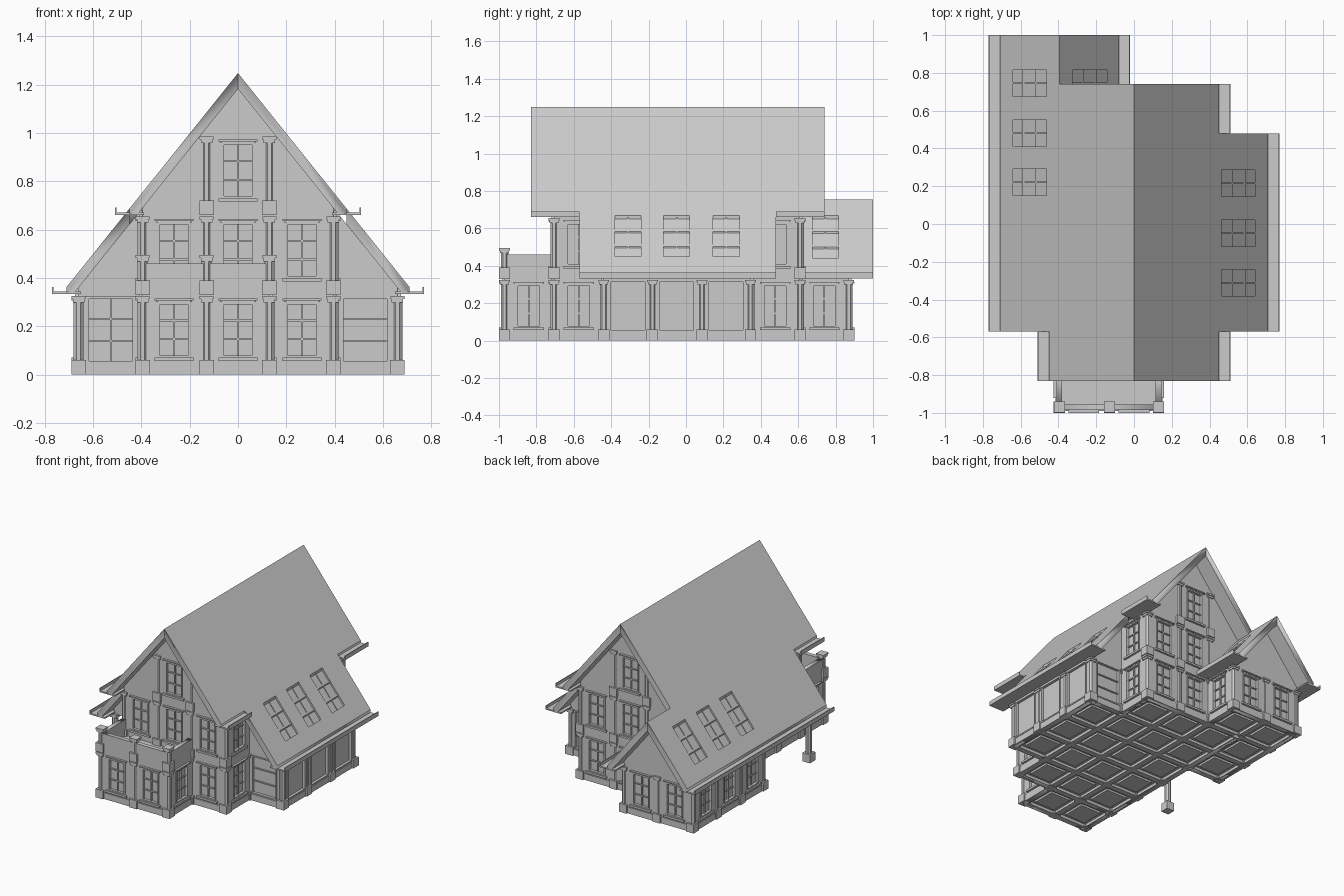
import bpy, bmesh
from math import radians
from mathutils import Matrix, Vector

if "Cube" in bpy.data.objects:
    bpy.data.objects.remove(bpy.data.objects["Cube"])

S, TOP, TH = 1.247, 1.248, 0.065      # roof slope, ridge height, vertical roof thickness
LV = 0.33                             # storey height
A, B = 0.395, 0.66                    # main and outer wall grid lines
I = Matrix.Identity(4)


def finish(name, bm):
    bmesh.ops.recalc_face_normals(bm, faces=bm.faces)
    me = bpy.data.meshes.new(name)
    bm.to_mesh(me)
    bm.free()
    ob = bpy.data.objects.new(name, me)
    bpy.context.collection.objects.link(ob)


def box(bm, M, lo, hi):
    lo, hi = Vector(lo), Vector(hi)
    m = M @ Matrix.Translation((lo + hi) / 2) @ Matrix.Diagonal((*(hi - lo), 1))
    bmesh.ops.create_cube(bm, size=1, matrix=m)


def plate(name, M, outline, holes, half, cut=None):
    """Flat panel with rectangular openings, optionally trimmed level at its foot."""
    cu = bpy.data.curves.new(name, 'CURVE')
    cu.dimensions, cu.fill_mode, cu.extrude = '2D', 'BOTH', half
    rects = [[(a, b), (c, b), (c, d), (a, d)] for a, b, c, d in holes]
    for pts in [outline] + rects:
        sp = cu.splines.new('POLY')
        sp.points.add(len(pts) - 1)
        for p, q in zip(sp.points, pts):
            p.co = (q[0], q[1], 0, 1)
        sp.use_cyclic_u = True
    tmp = bpy.data.objects.new(name + "_outline", cu)
    bpy.context.collection.objects.link(tmp)
    me = bpy.data.meshes.new_from_object(tmp.evaluated_get(bpy.context.evaluated_depsgraph_get()))
    bpy.data.objects.remove(tmp)
    bm = bmesh.new()
    bm.from_mesh(me)
    bpy.data.meshes.remove(me)
    bmesh.ops.remove_doubles(bm, verts=bm.verts, dist=1e-5)
    bm.transform(M)
    if cut:
        bmesh.ops.bisect_plane(bm, geom=bm.verts[:] + bm.edges[:] + bm.faces[:],
                               plane_co=(0, 0, cut), plane_no=(0, 0, 1), clear_inner=True)
        bmesh.ops.holes_fill(bm, edges=[e for e in bm.edges if e.is_boundary])
    finish(name, bm)


frames, glass, plinth = bmesh.new(), bmesh.new(), bmesh.new()


def window(M, r, cols=2, rows=3, trim=True):
    a, b, c, d = r
    w = 0.009
    for lo, hi in (((a, b), (a + w, d)), ((c - w, b), (c, d)), ((a, b), (c, b + w)), ((a, d - w), (c, d))):
        box(frames, M, (*lo, -0.012), (*hi, 0.02))
    for i in range(1, cols):
        x = a + (c - a) * i / cols
        box(frames, M, (x - 0.004, b, -0.008), (x + 0.004, d, 0.01))
    for j in range(1, rows):
        z = b + (d - b) * j / rows
        box(frames, M, (a, z - 0.004, -0.008), (c, z + 0.004, 0.009))
    box(glass, M, (a, b, -0.003), (c, d, 0.001))
    if trim:                                       # cornice and sill
        box(frames, M, (a - 0.008, d, 0.01), (c + 0.008, d + 0.006, 0.022))
        box(frames, M, (a - 0.015, d + 0.006, 0.01), (c + 0.015, d + 0.014, 0.03))
        box(frames, M, (a - 0.015, b - 0.014, 0.01), (c + 0.015, b, 0.03))


def win(u, level=0):
    return (u - 0.066, LV * level + 0.07, u + 0.066, LV * level + 0.30)


def wall(name, pos, ang, outline, wins=(), big=(), rows=3, cols=1):
    """Wall seen from outside: u to the right, v up. ang 0 front, 90 right, 180 back, 270 left."""
    M = Matrix.Translation(pos) @ Matrix.Rotation(radians(ang), 4, 'Z') @ Matrix.Rotation(radians(90), 4, 'X')
    small = [win(*w) for w in wins]
    large = [(u - 0.1, 0.048, u + 0.1, 0.322) for u in big]
    plate(name, M, outline, small + large, 0.015)
    for r in small:
        window(M, r)
    for r in large:
        window(M, r, cols, rows, False)
    us, vs = [p[0] for p in outline], [p[1] for p in outline]
    if min(vs) == 0:
        box(plinth, M, (min(us), 0, -0.02), (max(us), 0.045, 0.02))


def rect(a, c, d, b=0):
    return [(a, b), (c, b), (c, d), (a, d)]


# Main gabled block
gable = [(-A, 0), (A, 0), (A, 0.69), (0, 1.19), (-A, 0.69)]
wall("front_gable_wall", (0, -0.705, 0), 0, gable,
     [(0.265, 0), (-0.265, 1), (0, 1), (0.265, 1), (0, 2)])
wall("back_gable_wall", (0, 0.61, 0), 180, gable, [(0, 0), (-0.265, 0), (0, 1), (-0.265, 1), (0, 2)])
wall("right_main_wall", (A, 0, 0), 90, rect(-0.705, 0.61, 0.68),
     [(-0.573, 0), (-0.573, 1), (0.477, 0), (0.477, 1)])
wall("left_main_wall", (-A, 0, 0), 270, rect(-0.61, 0.705, 0.68),
     [(0.573, 0), (0.573, 1), (0.31, 0), (0.05, 0)])

# Right sunroom
side = [(A, 0), (B, 0), (B, 0.36), (A, 0.69)]
mside = [(-x, z) for x, z in side]
wall("sunroom_front_wall", (0, -0.44, 0), 0, side, big=[0.527])
wall("sunroom_back_wall", (0, 0.345, 0), 180, mside, big=[-0.527])
wall("sunroom_side_wall", (B, 0, 0), 90, rect(-0.44, 0.345, 0.36), big=[-0.31, -0.05, 0.215], rows=1)

# Left aisle, open porch and rear wing
wall("porch_door_wall", (0, 0.085, 0), 0, mside, big=[-0.527], cols=2)
wall("porch_gable_infill", (0, -0.44, 0), 0, [(-A, LV), (-B, LV), (-B, 0.36), (-A, 0.69)])
wall("left_aisle_wall", (-B, 0, 0), 270, rect(-0.87, -0.085, 0.36), [(-0.215, 0), (-0.477, 0), (-0.74, 0)])
wall("wing_gable_wall", (0, 0.87, 0), 180, [(0.13, 0), (B, 0), (B, 0.36), (A, 0.69), (0.13, 0.36)],
     [(0.265, 0), (0.53, 0)])
wall("wing_side_wall", (-0.13, 0, 0), 90, rect(0.61, 0.87, 0.36), [(0.74, 0)])

# Front bay with balcony parapet
wall("bay_front_wall", (0, -0.97, 0), 0, rect(-A, 0.13, 0.46), [(-0.265, 0), (0, 0)])
wall("bay_right_wall", (0.13, 0, 0), 90, rect(-0.97, -0.705, 0.46), [(-0.84, 0)])
wall("bay_left_wall", (-A, 0, 0), 270, rect(0.705, 0.97, 0.46), [(0.84, 0)])

# Balcony deck and eaves ceilings
bm = bmesh.new()
box(bm, I, (-A, -0.97, 0.32), (0.13, -0.705, 0.345))
box(bm, I, (-B, -0.45, 0.322), (-A, 0.87, 0.34))
box(bm, I, (A, -0.45, 0.322), (B, 0.345, 0.34))
finish("deck_and_ceilings", bm)


# Roof planes: plan outlines sheared down from the ridge
def slope(sx, x0=0, top=TOP):
    return Matrix(((sx, 0, 0, x0), (0, 1, 0, 0), (-S, 0, 1, top - TH / 2), (0, 0, 0, 1)))


def roof(name, M, outline, lights, cut, x0=0.455, x1=0.65):
    holes = [(x0, y - 0.079, x1, y + 0.079) for y in lights]
    plate(name, M, outline, holes, TH / 2, cut)
    for r in holes:
        window(M @ Matrix.Translation((0, 0, TH / 2 - 0.02)), r, 3, 2, False)


for sx, n in ((1, "right"), (-1, "left")):
    roof("upper_roof_" + n, slope(sx), [(0, -0.83), (0.45, -0.83), (0.45, 0.74), (0, 0.74)], [], 0.668)
roof("lower_roof_right", slope(1), [(0.45, -0.57), (0.71, -0.57), (0.71, 0.48), (0.45, 0.48)],
     [-0.31, -0.05, 0.215], 0.342)
roof("lower_roof_left", slope(-1),
     [(0.45, -0.57), (0.71, -0.57), (0.71, 1), (A, 1), (A, 0.74), (0.45, 0.74)],
     [0.22, 0.48, 0.745], 0.342)
roof("wing_roof_right", slope(1, -A, TOP - S * A), [(0, 0.61), (0.315, 0.61), (0.315, 1), (0, 1)],
     [0.745], 0.342, 0.06, 0.26)

# Gutters with upturned lips
bm = bmesh.new()
for sx, x0, x, z, y0, y1 in ((1, 0, 0.77, 0.333, -0.57, 0.48), (-1, 0, 0.77, 0.333, -0.57, 1.0),
                             (1, 0, 0.51, 0.661, -0.83, -0.57), (-1, 0, 0.51, 0.661, -0.83, -0.57),
                             (1, 0, 0.51, 0.661, 0.48, 0.74), (1, -A, 0.375, 0.333, 0.625, 1.0)):
    M = Matrix.Translation((x0, 0, 0)) @ Matrix.Diagonal((sx, 1, 1, 1))
    box(bm, M, (x - 0.12, y0, z), (x, y1, z + 0.01))
    box(bm, M, (x - 0.006, y0, z), (x, y1, z + 0.03))
finish("gutters", bm)

# Columns: square base, octagonal shaft, stepped capital
bm = bmesh.new()


def column(x, y, levels=1, top=None):
    for k in range(levels):
        z = k * LV
        h = top if top and k == levels - 1 else 0.325
        M = Matrix.Translation((x, y, z))
        box(bm, M, (-0.03, -0.03, 0), (0.03, 0.03, 0.06))
        bmesh.ops.create_cone(bm, cap_ends=True, segments=8, radius1=0.022, radius2=0.022, depth=h - 0.06,
                              matrix=M @ Matrix.Translation((0, 0, 0.03 + h / 2)) @ Matrix.Rotation(radians(22.5), 4, 'Z'))
        box(bm, M, (-0.024, -0.024, h - 0.026), (0.024, 0.024, h - 0.012))
        box(bm, M, (-0.029, -0.029, h - 0.012), (0.029, 0.029, h))


for y in (-0.705, 0.61):
    for x, n in ((A, 2), (0.13, 3)):
        column(x, y, n)
        column(-x, y, n)
for y in (-0.44, -0.18, 0.085, 0.345):
    column(B, y)
for x, y in ((-B, -0.44), (-B, 0.085), (-B, 0.345), (-B, 0.61), (-B, 0.87), (-A, 0.87), (-0.13, 0.87),
             (A, -0.44), (A, 0.345), (-A, -0.44), (-A, -0.18), (-A, 0.085)):
    column(x, y)
for x in (-A, -0.13, 0.13):
    column(x, -0.97, 2, 0.165)
finish("columns", bm)

# Floor tiles: slab with a raised panel on the underside of every cell
bm = bmesh.new()
gx, gy = [-B, -A, -0.13, 0.13, A, B], [-0.97, -0.705, -0.44, -0.18, 0.085, 0.345, 0.61, 0.87]
cells = {0: range(4, 7), 1: range(0, 7), 2: range(0, 6), 3: range(1, 6), 4: range(2, 5)}
cells[1] = range(0, 7)
for i, js in cells.items():
    for j in js:
        a, c, b, d = gx[i], gx[i + 1], gy[j], gy[j + 1]
        box(bm, I, (a, b, 0.02), (c, d, 0.045))
        for lo, hi in (((a, b), (a + 0.02, d)), ((c - 0.02, b), (c, d)), ((a, b), (c, b + 0.02)), ((a, d - 0.02), (c, d))):
            box(bm, I, (*lo, 0.002), (*hi, 0.03))
        box(bm, I, (a + 0.05, b + 0.05, 0.006), (c - 0.05, d - 0.05, 0.03))
finish("floor_tiles", bm)

finish("window_frames", frames)
finish("window_glass", glass)
finish("plinth", plinth)
